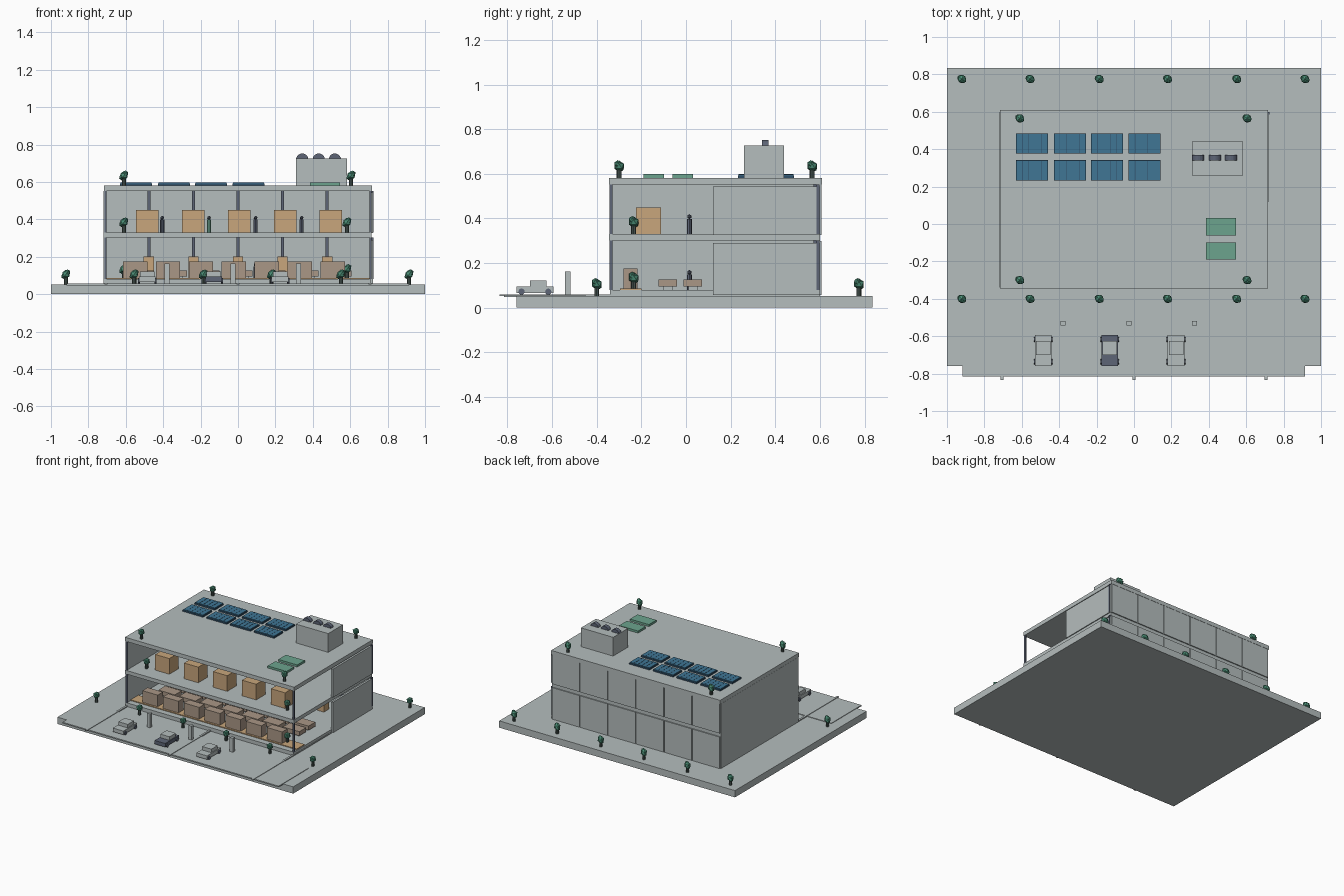
import bpy, math
from mathutils import Vector

old = bpy.data.objects.get("Cube")
if old:
    bpy.data.objects.remove(old)


def material(name, r, g, b):
    m = bpy.data.materials.new(name)
    m.use_nodes = True
    m.diffuse_color = (r, g, b, 1)
    m.node_tree.nodes["Principled BSDF"].inputs["Base Color"].default_value = (r, g, b, 1)
    return m


GRAY = material("concrete gray", .46, .51, .51)
SLATE = material("dark slate", .11, .13, .18)
TAN = material("warm tan", .58, .38, .20)
BROWN = material("dull brown", .40, .31, .24)
BLUE = material("solar blue", .05, .18, .30)
NAVY = material("panel frame", .03, .08, .14)
MINT = material("soft green", .15, .37, .27)
LEAF = material("leaf green", .07, .27, .18)
BARK = material("pot dark", .07, .10, .09)


def finish(name, mat):
    o = bpy.context.object
    o.name = name
    o.data.materials.append(mat)
    return o


def box(name, mat, x0, x1, y0, y1, z0, z1):
    bpy.ops.mesh.primitive_cube_add(size=1)
    o = finish(name, mat)
    lo, hi = Vector((x0, y0, z0)), Vector((x1, y1, z1))
    o.location = (lo + hi) / 2
    o.scale = hi - lo
    return o


def cbox(name, mat, x, y, w, d, z0, z1):
    return box(name, mat, x - w / 2, x + w / 2, y - d / 2, y + d / 2, z0, z1)


def cylinder(name, mat, loc, r, h, axis="Z", sides=12):
    turn = {"X": (0, math.pi / 2, 0), "Y": (math.pi / 2, 0, 0), "Z": (0, 0, 0)}[axis]
    bpy.ops.mesh.primitive_cylinder_add(vertices=sides, radius=r, depth=h, location=loc, rotation=turn)
    return finish(name, mat)


def ball(name, mat, loc, r):
    bpy.ops.mesh.primitive_ico_sphere_add(subdivisions=1, radius=r, location=loc)
    return finish(name, mat)


def tree(x, y, z):
    cylinder("tree_pot", BARK, (x, y, z + .018), .011, .036, sides=8)
    ball("tree_crown", LEAF, (x, y, z + .054), .025)
    ball("tree_leaves", LEAF, (x + .008, y - .006, z + .064), .017)
    ball("tree_leaves", LEAF, (x - .009, y + .005, z + .045), .018)


def person(x, y, z, mat):
    cylinder("person_body", mat, (x, y, z + .034), .011, .068, sides=8)
    ball("person_head", SLATE, (x, y, z + .078), .011)


def car(x, y, paint):
    cbox("car_body", paint, x, y, .09, .166, .066, .094)
    cbox("car_cabin", GRAY, x, y + .015, .078, .075, .094, .121)
    for dy in (-.06, .06):
        for side in (-1, 1):
            cylinder("car_wheel", SLATE, (x + side * .044, y + dy, .072), .014, .012, "X")


# Ground, driveway and kerb lines
box("ground_slab", GRAY, -1, 1, -.76, .835, 0, .052)
box("driveway", GRAY, -.918, .915, -.815, -.45, .047, .056)
for x in (-.705, 0, .705):
    cbox("parking_line", GRAY, x, -.36, .015, .95, .052, .06)

# Floors and roof
box("ground_floor", GRAY, -.71, .71, -.34, .6, .052, .08)
box("upper_floor", GRAY, -.715, .715, -.345, .6, .302, .33)
box("roof", GRAY, -.717, .717, -.345, .61, .552, .582)

# Walls: solid left-hand side, half open other side, panelled back
box("solid_side_wall", GRAY, -.718, -.705, -.34, .6, .056, .552)
box("back_wall", GRAY, -.71, .71, .585, .6, .056, .552)
step = 1.43 / 6
for z0, z1 in ((.056, .298), (.326, .552)):
    box("half_side_wall", GRAY, .706, .722, .12, .6, z0, z1 - .008)
    for i in range(6):
        cbox("back_panel", GRAY, -.715 + step * (i + .5), .603, step - .006, .01, z0, z1)

# Dark posts on both storeys
for z0, z1 in ((.08, .302), (.33, .552)):
    for i in range(1, 6):
        cbox("back_mullion", SLATE, -.715 + step * i, .578, .016, .014, z0, z1)
    for x in (-.708, .708):
        cbox("front_corner_post", SLATE, x, -.336, .012, .014, z0, z1)
    cbox("back_corner_post", SLATE, .717, .592, .014, .014, z0, z1)

# Upper storey cabinets
for i in range(5):
    cbox("upper_cabinet", TAN, -.485 + .2455 * i, -.169, .12, .112, .33, .45)

# Ground storey work line, tables and tall units
box("work_line", TAN, -.705, .705, -.295, -.2, .078, .086)
for i in range(7):
    x = -.55 + .176 * i
    cbox("work_unit", BROWN, x, -.249, .13, .063, .084, .175)
    for y in (-.081, .031):
        cbox("work_table", BROWN, x + .03, y, .14, .083, .094, .126)
        cbox("table_base", GRAY, x + .03, y, .10, .04, .08, .094)
for i in range(5):
    cbox("tall_unit", TAN, -.715 + step * (i + 1), .35, .055, .06, .08, .2)

# People and indoor plants
for i, x in enumerate((-.405, -.155, .094, .34)):
    for z in (.08, .33):
        person(x, .015, z, MINT if i == 1 else SLATE)
for x in (-.61, .583):
    for z in (.08, .33):
        tree(x, -.235, z)

# Garden and roof trees
for x in (-.92, -.555, -.185, .18, .55, .915):
    for y in (-.4, .775):
        tree(x, y, .052)
for x in (-.61, .605):
    for y in (-.3, .565):
        tree(x, y, .58)

# Solar panels with thin dividing bars
for x in (-.546, -.343, -.144, .057):
    for y in (.287, .43):
        cbox("solar_frame", NAVY, x, y, .172, .108, .582, .592)
        cbox("solar_panel", BLUE, x, y, .166, .102, .592, .597)
        for k in range(1, 5):
            cbox("solar_bar", NAVY, x - .083 + .0332 * k, y, .002, .102, .597, .598)

# Rooftop plant room with drum fans
box("plant_room", GRAY, .31, .583, .26, .44, .58, .726)
for x in (.343, .432, .518):
    cylinder("roof_fan", SLATE, (x, .355, .719), .033, .03, "Y", 20)

# Green roof beds
for y in (-.015, -.145):
    cbox("green_bed", MINT, .465, y, .16, .092, .58, .598)

# Cars and charging posts
for x, paint in ((-.485, GRAY), (-.13, SLATE), (.225, GRAY)):
    car(x, -.677, paint)
for x in (-.38, -.027, .323):
    cbox("charging_post", GRAY, x, -.53, .027, .025, .052, .163)
